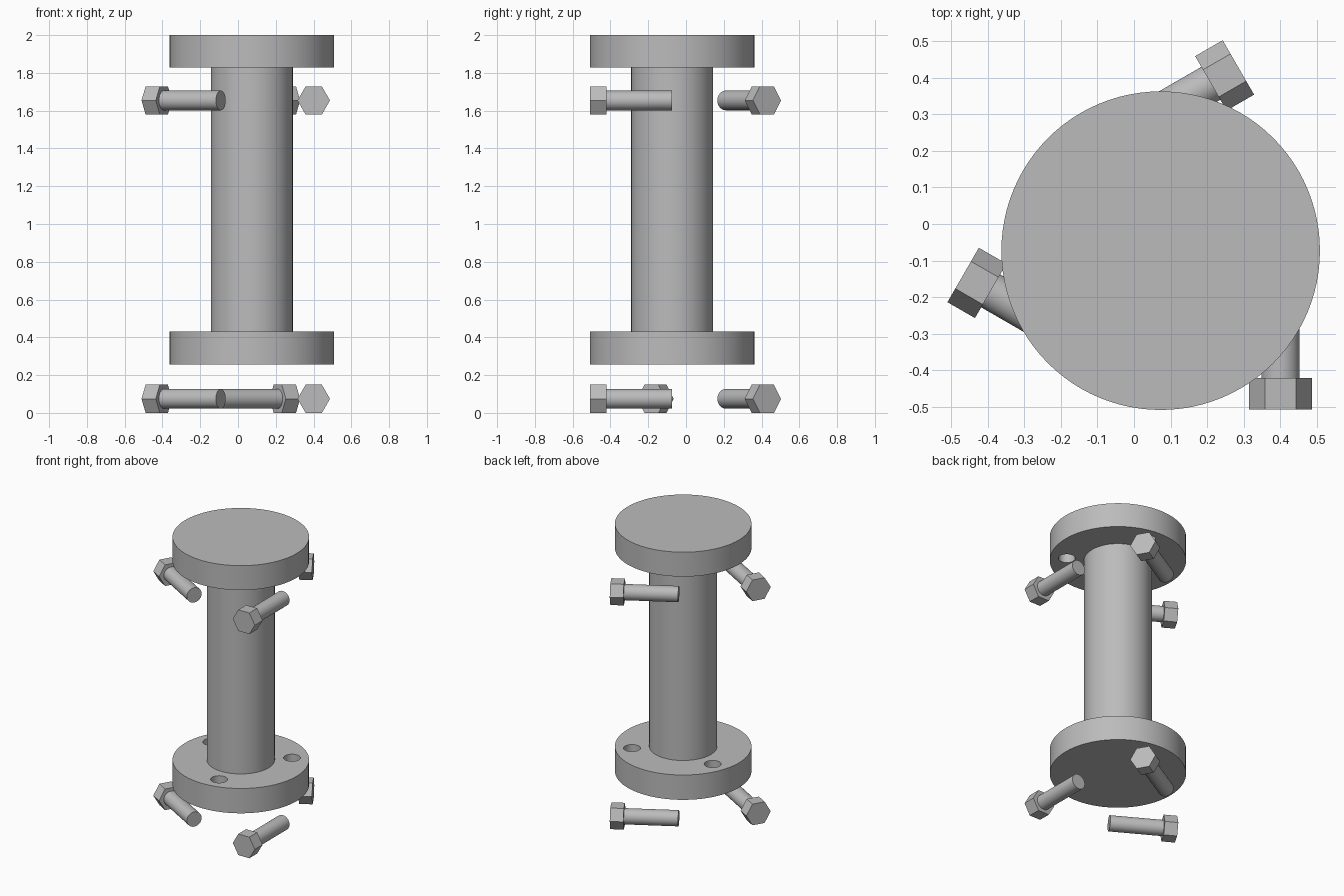
import bpy
import bmesh
from math import cos, sin, tau, radians
from mathutils import Matrix, Vector

cube = bpy.data.objects.get("Cube")
if cube:
    bpy.data.objects.remove(cube, do_unlink=True)

AXIS = Vector((0.073, -0.073, 0))   # centre line of the column
PITCH = 0.328                       # distance of bolts and holes from it

steel = bpy.data.materials.new("steel grey")
steel.use_nodes = True
GREY = (0.5, 0.5, 0.5, 1)
steel.diffuse_color = GREY
steel.node_tree.nodes["Principled BSDF"].inputs["Base Color"].default_value = GREY


def add_prism(bm, radius, z0, z1, sides=96, centre=(0, 0)):
    """Closed upright prism with its first corner towards +x."""
    ring = [bm.verts.new((centre[0] + radius * cos(tau * i / sides),
                          centre[1] + radius * sin(tau * i / sides), z0))
            for i in range(sides)]
    base = bm.faces.new(ring)
    top = bmesh.ops.extrude_face_region(bm, geom=[base])["geom"]
    verts = [v for v in top if isinstance(v, bmesh.types.BMVert)]
    bmesh.ops.translate(bm, verts=verts, vec=(0, 0, z1 - z0))


def finish(name, bm, matrix):
    # The extruded base is kept once; orient everything outwards
    bmesh.ops.recalc_face_normals(bm, faces=bm.faces[:])
    mesh = bpy.data.meshes.new(name)
    bm.to_mesh(mesh)
    bm.free()
    mesh.materials.append(steel)
    obj = bpy.data.objects.new(name, mesh)
    bpy.context.collection.objects.link(obj)
    obj.matrix_world = matrix
    return obj


def smooth(obj):
    bpy.ops.object.select_all(action="DESELECT")
    obj.select_set(True)
    bpy.context.view_layer.objects.active = obj
    bpy.ops.object.shade_smooth_by_angle(angle=radians(30))


def flange(name, z0, z1, hole_z0, hole_z1, first_angle):
    """Disc with three blind bolt holes."""
    bm = bmesh.new()
    add_prism(bm, 0.436, z0, z1)
    disc = finish(name, bm, Matrix.Translation(AXIS))
    bm = bmesh.new()
    for k in range(3):
        a = radians(first_angle + 120 * k)
        add_prism(bm, 0.054, hole_z0, hole_z1, 32, (PITCH * cos(a), PITCH * sin(a)))
    cutter = finish(name + "_hole_cutter", bm, Matrix.Translation(AXIS))
    cutter.hide_render = True
    mod = disc.modifiers.new("bolt holes", "BOOLEAN")
    mod.operation = "DIFFERENCE"
    mod.solver = "EXACT"
    mod.object = cutter
    graph = bpy.context.evaluated_depsgraph_get()
    cut = bpy.data.meshes.new_from_object(disc.evaluated_get(graph))
    disc.modifiers.clear()
    disc.data = cut
    bpy.data.objects.remove(cutter, do_unlink=True)
    smooth(disc)


# Column and its two flanges
bm = bmesh.new()
add_prism(bm, 0.217, 0.42, 1.84)
smooth(finish("column", bm, Matrix.Translation(AXIS)))
flange("lower_flange", 0.255, 0.43, 0.31, 0.5, 40)
flange("upper_flange", 1.828, 2.0, 1.75, 1.945, 85)

# Loose hex bolts lying tangentially, three below each flange
for level, z in (("lower", 0.0745), ("upper", 1.654)):
    for k in range(3):
        bm = bmesh.new()
        add_prism(bm, 0.086, -0.435, -0.348, 6)
        add_prism(bm, 0.052, -0.35, 0, 48)
        place = (Matrix.Translation(AXIS + Vector((0, 0, z)))
                 @ Matrix.Rotation(radians(120 * k), 4, "Z")
                 @ Matrix.Translation((PITCH, 0, 0))
                 @ Matrix.Rotation(radians(-90), 4, "X"))
        smooth(finish(f"{level}_bolt_{k + 1}", bm, place))
